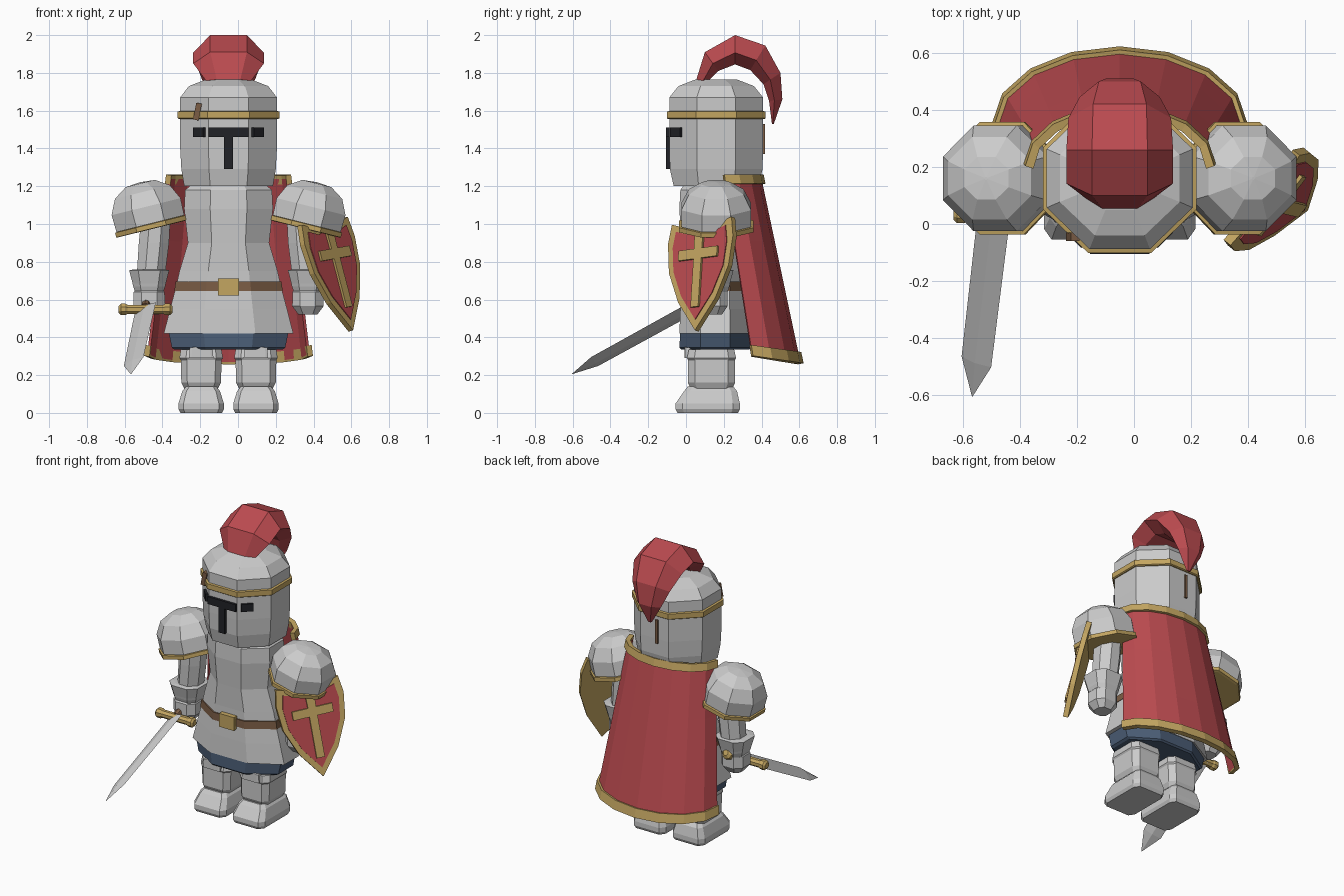
import bpy, math
from mathutils import Vector, Matrix

if "Cube" in bpy.data.objects:
    bpy.data.objects.remove(bpy.data.objects["Cube"])

CX = -0.05          # body centre line
CY = 0.155
MATS = {}
COL = {"red": (.5, .07, .08, 1), "gold": (.55, .38, .12, 1), "black": (.015, .016, .02, 1),
       "brown": (.2, .11, .06, 1), "navy": (.07, .11, .18, 1)}


def make(name, verts, faces, col=None, mat=None):
    me = bpy.data.meshes.new(name)
    me.from_pydata([tuple(v) for v in verts], [], faces)
    me.update()
    ob = bpy.data.objects.new(name, me)
    bpy.context.collection.objects.link(ob)
    if mat:
        ob.matrix_world = mat
    if col:
        if col not in MATS:
            MATS[col] = bpy.data.materials.new(col)
            MATS[col].diffuse_color = COL[col]
        me.materials.append(MATS[col])
    return ob


def loft(name, rows, col=None, closed=True, mat=None):
    n, m = len(rows[0]), len(rows)
    verts = [p for r in rows for p in r]
    faces = [(i*n+j, i*n+(j+1) % n, (i+1)*n+(j+1) % n, (i+1)*n+j)
             for i in range(m-1) for j in range(n if closed else n-1)]
    if closed:
        faces += [tuple(range(n))[::-1], tuple(range((m-1)*n, m*n))]
    return make(name, verts, faces, col, mat)


def rings(name, prof, cx=CX, cy=CY, col=None, k=.414, mat=None):
    """Stack of eight-sided sections: (z, half x, half y[, dx, dy]); k sets the chamfer."""
    rows = []
    for z, hx, hy, *d in prof:
        ox, oy = d if d else (0, 0)
        rows.append([(cx+ox+a*hx, cy+oy+b*hy, z) for a, b in
                     ((k, -1), (1, -k), (1, k), (k, 1), (-k, 1), (-1, k), (-1, -k), (-k, -1))])
    return loft(name, rows, col, True, mat)


def box(name, c, s, col=None, rot=0, axis='Z'):
    h = [v/2 for v in s]
    v = [(x*h[0], y*h[1], z*h[2]) for z in (-1, 1) for x, y in ((-1, -1), (1, -1), (1, 1), (-1, 1))]
    return loft(name, [v[:4], v[4:]], col, True,
                Matrix.Translation(c) @ Matrix.Rotation(rot, 4, axis))


def frame(o, x, y, z):
    m = Matrix((x, y, z)).transposed().to_4x4()
    m.translation = o
    return m


# Helmet, brow band and visor
rings("helmet", [(1.2, .235, .225), (1.29, .25, .245), (1.4, .256, .248), (1.67, .256, .248),
                 (1.73, .21, .2), (1.765, .12, .11)], cy=.16)
rings("helmet_band", [(1.555, .262, .254), (1.56, .269, .261), (1.595, .269, .261), (1.6, .25, .24)],
      cy=.16, col="gold")
box("visor_slot", (CX, -.085, 1.485), (.21, .04, .05), "black")
box("visor_stem", (CX, -.09, 1.39), (.048, .03, .2), "black")
for s in (-1, 1):
    box("visor_side_slot", (CX+s*.15, -.047, 1.485), (.075, .03, .05), "black", s*math.pi/4)
box("helmet_pin", (-.215, -.045, 1.595), (.03, .03, .09), "brown", .2, 'Y')
box("helmet_strap", (CX-.02, .408, 1.45), (.018, .02, .16), "brown")

# Plume: six-sided sections between an outer and an inner arc
plume = [((.055, 1.765), (.115, 1.755), .12), ((.10, 1.91), (.17, 1.81), .187),
         ((.26, 2.0), (.26, 1.845), .187), ((.42, 1.945), (.34, 1.815), .18),
         ((.50, 1.80), (.41, 1.74), .14), ((.51, 1.66), (.44, 1.65), .09), ((.465, 1.53), (.455, 1.53), .015)]
rows = []
for (oy, oz), (iy, iz), w in plume:
    my, mz = oy*.4+iy*.6, oz*.4+iz*.6
    rows.append([(CX-w*.52, oy, oz), (CX+w*.52, oy, oz), (CX+w, my, mz),
                 (CX+w*.52, iy, iz), (CX-w*.52, iy, iz), (CX-w, my, mz)])
loft("plume", rows, "red")

# Torso, skirt and belt
rings("torso", [(.66, .28, .175), (.75, .26, .175), (.9, .215, .18), (1.08, .235, .19),
                (1.18, .23, .185), (1.23, .17, .15)])
rings("skirt_plates", [(.42, .343, .19), (.55, .31, .185), (.68, .275, .178)])
rings("cloth_skirt", [(.335, .285, .18), (.345, .3, .19), (.44, .32, .185)], col="navy")
rings("belt", [(.645, .287, .186), (.695, .28, .184)], col="brown")
box("buckle", (CX, -.035, .667), (.11, .035, .09), "gold")

# Mirrored limbs
for s in (-1, 1):
    lx = CX+s*.145
    rings("boot", [(0, .11, .16), (.02, .12, .17), (.05, .12, .17), (.115, .1, .14, 0, .015), (.14, .08, .12, 0, .015)],
          lx, .115, k=.78)
    rings("shin", [(.13, .09, .11), (.16, .105, .125), (.28, .108, .125), (.29, .115, .13), (.335, .108, .12)],
          lx, .135, k=.7)
    rings("thigh", [(.33, .085, .1), (.46, .09, .1)], lx, .14)
    rings("knee_plate", [(.29, .065, .02), (.345, .06, .02), (.35, .03, .018), (.4, .022, .01)],
          lx - s*.0, .012, k=.8)
    ax = CX+s*.42
    rings("upper_arm", [(.74, .075, .08, -s*.01, 0), (.9, .08, .085, -s*.025, 0), (1.1, .075, .085, -s*.04, 0)],
          ax, .15)
    rings("cuff", [(.64, .075, .075), (.67, .085, .085), (.685, .088, .088), (.755, .106, .106),
                   (.76, .08, .08)], ax, .145, k=.55)
    rings("gauntlet", [(.52, .05, .05), (.565, .083, .08), (.64, .082, .08), (.66, .065, .065)],
          ax, .14, k=.5)
    # Shoulder dome tilted outward, with trim
    m = Matrix.Translation((CX+s*.41, .16, .985)) @ Matrix.Rotation(s*math.radians(14), 4, 'Y')
    rings("pauldron", [(0, .175, .175), (.02, .185, .185), (.11, .188, .185), (.19, .15, .145),
                       (.236, .08, .075), (.243, .005, .005)], 0, 0, mat=m)
    rings("pauldron_trim", [(-.012, .18, .18), (-.01, .193, .197), (.015, .193, .197), (.018, .18, .18)],
          0, 0, "gold", mat=m)


# Cape: open half-ellipse rows, linear from collar to hem
def cape_row(t, grow=0, n=9):
    yc, rx, ry = .2+.15*t, .31+.115*t+grow, .19+.06*t+grow
    pts = []
    for i in range(n):
        a = math.pi*i/(n-1)
        pts.append((CX-rx*math.cos(a), yc+ry*math.sin(a), 1.25-.95*t-.04*t*math.sin(a)))
    return pts


for name, ts, grow, th, col in (("cape", (.01, .35, .7, .99), 0, .015, "red"),
                                ("cape_hem", (.94, 1), .008, .03, "gold"),
                                ("cape_collar", (-.01, .04), .008, .03, "gold")):
    ob = loft(name, [cape_row(t, grow) for t in ts], col, closed=False)
    md = ob.modifiers.new("thick", 'SOLIDIFY')
    md.thickness, md.offset = th, 0

# Sword: blade frame is width x, length y, thickness z
tip = Vector((-.567, -.605, .205))
d = (tip - Vector((-.49, .04, .56))).normalized()
w = Vector((.11, -.044, .048))
w = (w - d*w.dot(d)).normalized()
t = w.cross(d)
length = (tip - Vector((-.49, .04, .56))).length
fm = frame(Vector((-.49, .04, .56)), w, d, t)
loft("blade", [[(-h, y, 0), (0, y, -.012*f), (h, y, 0), (0, y, .012*f)]
               for y, h, f in ((0, .064, 1), (length-.14, .06, 1), (length, .001, .1))], None, mat=fm)
fg = frame(Vector((-.49, .04, .56)), w, t, -d)
rings("grip", [(0, .022, .022), (.2, .022, .022)], 0, 0, "brown", mat=fg)
rings("pommel", [(.17, .02, .02), (.185, .036, .036), (.215, .036, .036), (.23, .018, .018)], 0, 0, "gold", mat=fg)
gm = Matrix.Translation((-.49, .035, .548)) @ Matrix.Rotation(math.pi/2, 4, 'Y')
rings("crossguard", [(-.142, .018, .02), (-.13, .03, .032), (-.105, .03, .032), (-.095, .024, .026),
                     (.095, .024, .026), (.105, .03, .032), (.13, .03, .032), (.142, .018, .02)],
      0, 0, "gold", mat=gm)

# Shield: local x across, y up, z outward
v = Vector((-.25, .06, .966)).normalized()
u = Vector((.6, .78, .107))
u = (u - v*u.dot(v)).normalized()
sm = frame(Vector((.455, .09, .99)), u, v, u.cross(v))
half = [(.1, -.005), (.2, .025), (.218, -.08), (.2, -.24), (.125, -.41)]
outline = [(0, -.575)] + [p for p in half[::-1]] + [(0, .02)] + [(-x, y) for x, y in half]


def plate(name, pts, z0, z1, col, sc=1.0):
    q = [(x*sc, -.23+(y+.23)*sc) for x, y in pts]
    return loft(name, [[(x, y, z) for x, y in q] for z in (z0, z1)], col, mat=sm)


plate("shield_rim", outline, -.018, .014, "gold")
plate("shield_face", outline, .01, .019, "red", .83)
cross = [(-.026, -.45), (.026, -.45), (.026, -.185), (.13, -.185), (.13, -.13), (.026, -.13),
         (.03, -.01), (-.03, -.01), (-.026, -.13), (-.13, -.13), (-.13, -.185), (-.026, -.185)]
plate("shield_cross", cross, .015, .032, "gold")

for m in bpy.data.materials:
    if m.users and not m.is_grease_pencil:
        m.use_nodes = True
        m.node_tree.nodes["Principled BSDF"].inputs["Base Color"].default_value = m.diffuse_color
